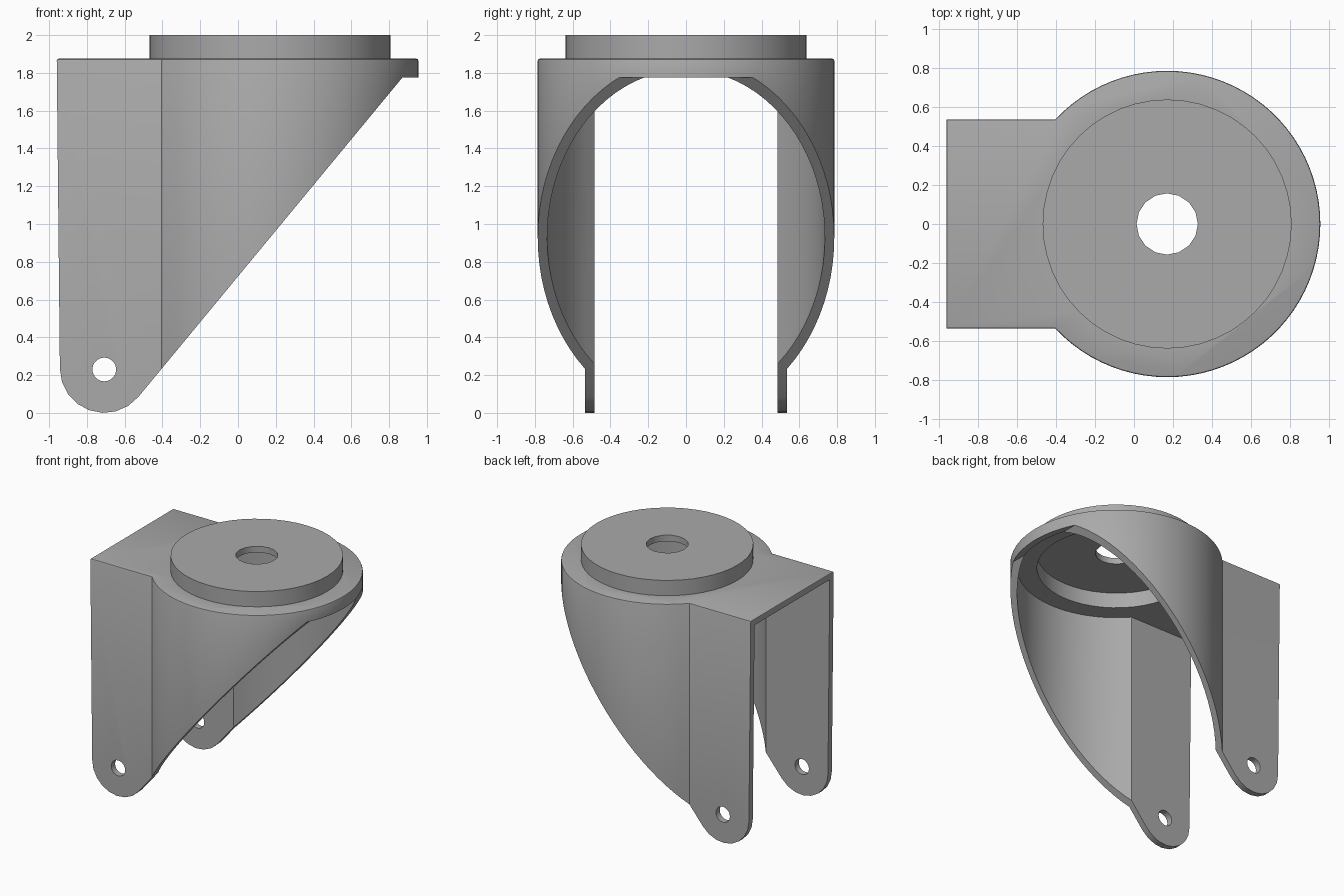
import bpy, bmesh
from math import sin, cos, pi, radians, sqrt, acos
from mathutils import Matrix

cube = bpy.data.objects.get("Cube")
if cube:
    bpy.data.objects.remove(cube, do_unlink=True)

steel = bpy.data.materials.new("plain grey steel")
steel.use_nodes = True
GREY = (0.4, 0.4, 0.4, 1)
steel.diffuse_color = GREY
steel.node_tree.nodes["Principled BSDF"].inputs["Base Color"].default_value = GREY

CX = 0.17          # swivel axis
PIN = (-0.708, 0.235)  # axle position in x, z
TOP = 1.875


def arc(cx, cy, r, start, end, steps):
    return [(cx + r * cos(start + (end - start) * i / steps),
             cy + r * sin(start + (end - start) * i / steps)) for i in range(steps + 1)]


def prism(name, outline, low, high, along_y=False, round_top=0):
    """Extrude a flat outline along z, or an x-z outline along y."""
    bm = bmesh.new()
    place = (lambda a, b: (a, low, b)) if along_y else (lambda a, b: (a, b, low))
    face = bm.faces.new([bm.verts.new(place(*p)) for p in outline])
    new = bmesh.ops.extrude_face_region(bm, geom=[face])["geom"]
    shift = (0, high - low, 0) if along_y else (0, 0, high - low)
    bmesh.ops.translate(bm, vec=shift, verts=[v for v in new if isinstance(v, bmesh.types.BMVert)])
    if round_top:
        edges = [e for e in bm.edges if all(v.co.z > high - 0.001 for v in e.verts)]
        bmesh.ops.bevel(bm, geom=edges, offset=round_top, segments=2, profile=0.5, affect='EDGES')
    bmesh.ops.recalc_face_normals(bm, faces=bm.faces)
    mesh = bpy.data.meshes.new(name)
    bm.to_mesh(mesh)
    bm.free()
    mesh.materials.append(steel)
    obj = bpy.data.objects.new(name, mesh)
    bpy.context.collection.objects.link(obj)
    return obj


def disc(name, r, low, high, sides):
    return prism(name, arc(CX, 0, r, 0, 2 * pi, sides)[:-1], low, high)


def combine(target, tool, operation):
    """Apply a boolean and discard the tool."""
    bpy.context.view_layer.objects.active = target
    mod = target.modifiers.new(operation, 'BOOLEAN')
    mod.operation, mod.object, mod.solver = operation, tool, 'EXACT'
    bpy.ops.object.modifier_apply(modifier=mod.name)
    bpy.data.objects.remove(tool, do_unlink=True)


def keyhole(half_width, r, back):
    """Round head with a straight tail running to -x."""
    a = acos(-sqrt(r * r - half_width ** 2) / r)
    return [(back, -half_width)] + arc(CX, 0, r, -a, a, 64) + [(back, half_width)]


# Fork body, trimmed to its slanted side silhouette with rounded feet
fork = prism("caster_fork", keyhole(0.535, 0.785, -0.96), -0.1, TOP, round_top=0.01)
side = [(-0.962, 2.1)] + arc(*PIN, 0.235, pi, radians(320), 8)
side += [(0.87, 1.775), (1.2, 1.775), (1.2, 2.1)]
combine(fork, prism("side_trim", side, -1, 1, along_y=True), 'INTERSECT')

# Hollow inside, open at the back
combine(fork, prism("hollow", keyhole(0.485, 0.735, -1.3), -0.3, TOP - 0.05), 'DIFFERENCE')

# Raised swivel seat, pressed hollow from below, with a centre hole
combine(fork, disc("seat", 0.638, TOP - 0.03, 2.0, 48), 'UNION')
combine(fork, disc("seat_recess", 0.588, 1.6, 1.95, 48), 'DIFFERENCE')
combine(fork, disc("centre_hole", 0.157, 1.5, 2.2, 16), 'DIFFERENCE')

# Axle holes through both legs
axle = arc(PIN[0], 0.23, 0.063, 0, 2 * pi, 20)[:-1]
combine(fork, prism("axle_hole", axle, -1, 1, along_y=True), 'DIFFERENCE')

bpy.ops.object.select_all(action='DESELECT')
fork.select_set(True)
bpy.context.view_layer.objects.active = fork
bpy.ops.object.shade_smooth_by_angle(angle=radians(30))
